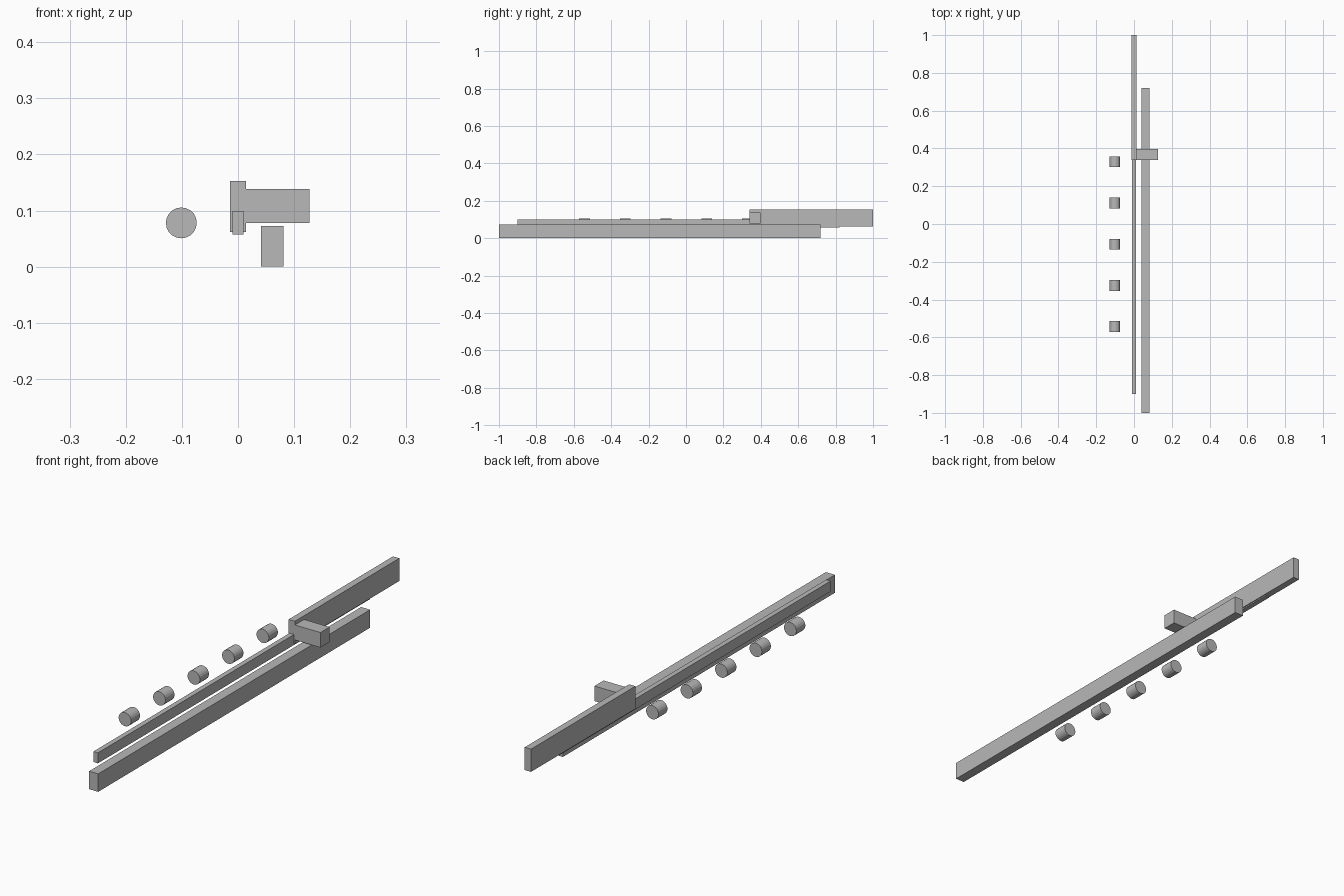
import bpy
import math

cube = bpy.data.objects.get("Cube")
if cube:
    bpy.data.objects.remove(cube, do_unlink=True)

# One plain grey for every part
GREY = (0.48, 0.48, 0.48, 1)
grey = bpy.data.materials.new("plain grey")
grey.use_nodes = True
grey.diffuse_color = GREY
grey.node_tree.nodes["Principled BSDF"].inputs["Base Color"].default_value = GREY


def finish(name):
    obj = bpy.context.object
    obj.name = name
    obj.data.materials.append(grey)
    return obj


def block(name, x, y, z):
    """Box spanning the given (low, high) range on each axis."""
    spans = (x, y, z)
    bpy.ops.mesh.primitive_cube_add(size=1, location=[(a + b) / 2 for a, b in spans])
    obj = finish(name)
    obj.scale = [b - a for a, b in spans]
    bpy.ops.object.transform_apply(location=False, rotation=False, scale=True)


# Long base beam
block("base_beam", (0.041, 0.081), (-1, 0.72), (0, 0.072))

# Thin slide rod and the thick bar over its rear end
block("slide_rod", (-0.01, 0.01), (-0.9, 0.82), (0.057, 0.099))
block("rear_bar", (-0.014, 0.014), (0.34, 1), (0.062, 0.153))

# Cross handle reaching out over the beam
block("cross_handle", (-0.004, 0.127), (0.34, 0.398), (0.078, 0.138))

# Row of short rollers lying along the length
for i in range(5):
    bpy.ops.mesh.primitive_cylinder_add(
        vertices=20, radius=0.0275, depth=0.057,
        location=(-0.101, -0.543 + i * 0.218, 0.078),
        rotation=(math.pi / 2, 0, 0))
    finish(f"roller_{i + 1}")
